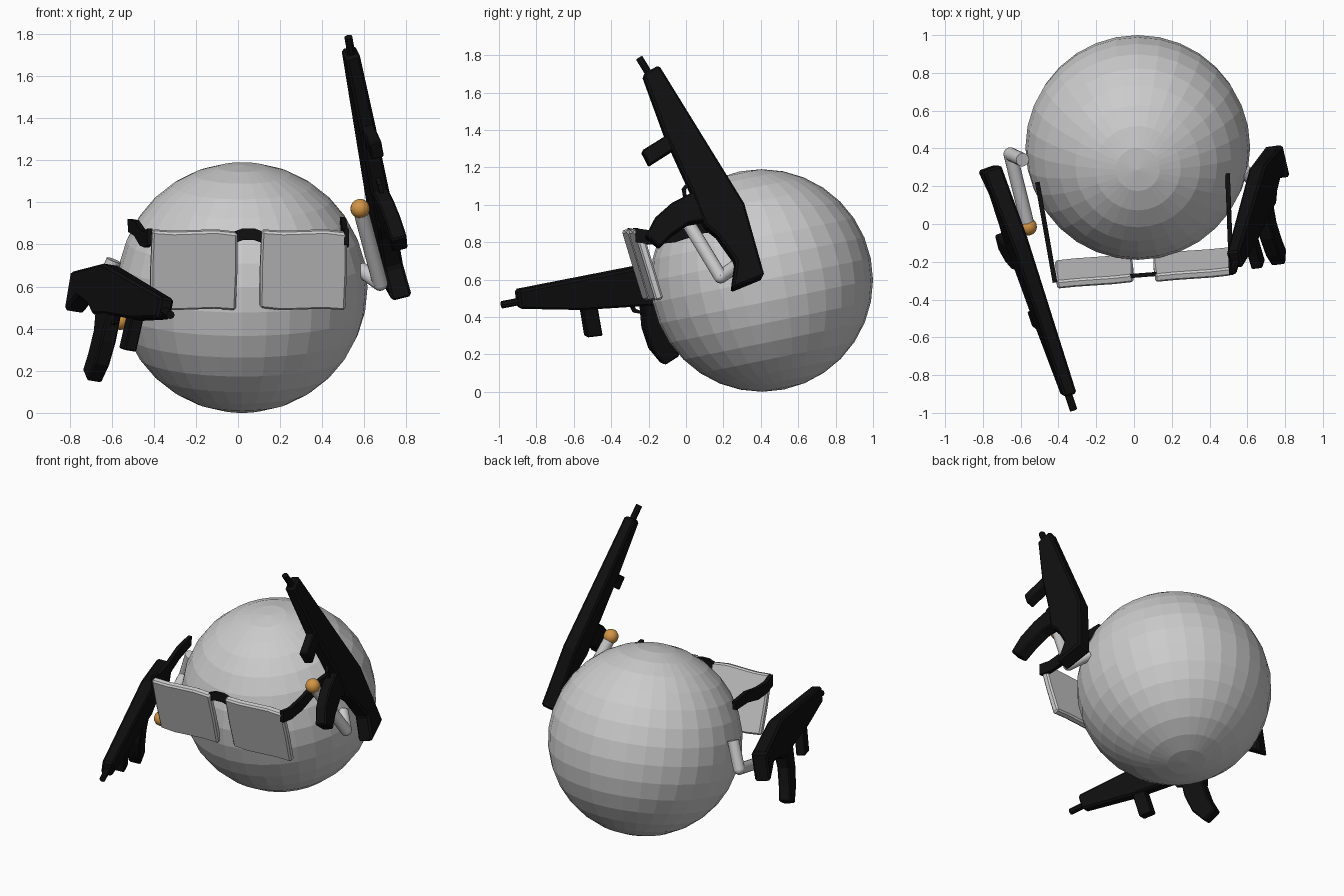
import bpy, bmesh, math
from mathutils import Vector, Matrix

if "Cube" in bpy.data.objects:
    bpy.data.objects.remove(bpy.data.objects["Cube"])


def material(name, rgb):
    m = bpy.data.materials.new(name)
    m.diffuse_color = (*rgb, 1)
    m.use_nodes = True
    m.node_tree.nodes["Principled BSDF"].inputs["Base Color"].default_value = m.diffuse_color
    return m


GREY = material("light grey", (0.6, 0.6, 0.6))
BLACK = material("black", (0.005, 0.005, 0.005))
ORANGE = material("orange", (0.65, 0.3, 0.06))


def finish(bm, name, mat, matrix=None, bevel=0.0, smooth=False):
    bmesh.ops.recalc_face_normals(bm, faces=bm.faces)
    me = bpy.data.meshes.new(name)
    bm.to_mesh(me)
    bm.free()
    me.materials.append(mat)
    ob = bpy.data.objects.new(name, me)
    bpy.context.collection.objects.link(ob)
    if matrix:
        ob.matrix_world = matrix
    if bevel:
        b = ob.modifiers.new("bevel", 'BEVEL')
        b.width, b.segments = bevel, 1
    if smooth:
        bpy.context.view_layer.objects.active = ob
        ob.select_set(True)
        bpy.ops.object.shade_smooth_by_angle(angle=math.radians(40))
        ob.select_set(False)
    return ob


def sphere(name, mat, centre, r, seg, rings, tilt=0, smooth=False):
    bm = bmesh.new()
    bmesh.ops.create_uvsphere(bm, u_segments=seg, v_segments=rings, radius=r)
    m = Matrix.Translation(centre) @ Matrix.Rotation(tilt, 4, 'X')
    return finish(bm, name, mat, m, smooth=smooth)


def rod(name, mat, a, b, r, sides=16):
    a, b = Vector(a), Vector(b)
    bm = bmesh.new()
    bmesh.ops.create_cone(bm, cap_ends=True, segments=sides, radius1=r, radius2=r,
                          depth=(b - a).length)
    m = Matrix.Translation((a + b) / 2) @ (b - a).to_track_quat('Z', 'Y').to_matrix().to_4x4()
    return finish(bm, name, mat, m, smooth=True)


def prism(name, mat, pts, width, matrix, bevel=0.0):
    """Extrude a profile; width may be a function of the first coordinate."""
    w = width if callable(width) else (lambda u: width)
    bm = bmesh.new()
    a = [bm.verts.new((u, v, -w(u) / 2)) for u, v in pts]
    b = [bm.verts.new((u, v, w(u) / 2)) for u, v in pts]
    bm.faces.new(a)
    bm.faces.new(b[::-1])
    n = len(pts)
    for i in range(n):
        j = (i + 1) % n
        bm.faces.new((a[i], b[i], b[j], a[j]))
    return finish(bm, name, mat, matrix, bevel)


# round body, pole leaning forward
sphere("body", GREY, (0.02, 0.405, 0.595), 0.595, 32, 16, math.radians(11.5))


# rifles: local x runs back from the muzzle, local y runs down
def rifle(side, muzzle, forward, down):
    back = -Vector(forward).normalized()
    down = Vector(down)
    down = (down - back * down.dot(back)).normalized()
    across = back.cross(down)
    m = Matrix((back, down, across)).transposed().to_4x4()
    m.translation = muzzle
    body = [(.09, -.066), (.97, -.068), (1.366, .045), (1.343, .235), (1.22, .137),
            (1.05, .15), (.97, .18), (.775, .145), (.44, .105), (.09, .035)]
    prism(side + "_rifle_body", BLACK, body, lambda u: .068 + .024 * u, m, .012)
    prism(side + "_rifle_foregrip", BLACK,
          [(.44, .08), (.525, .08), (.535, .264), (.448, .258)], .06, m, .006)
    prism(side + "_rifle_magazine", BLACK,
          [(.78, .12), (.95, .15), (.915, .25), (.925, .36), (.95, .45), (.86, .485),
           (.80, .39), (.775, .27)], .075, m, .008)
    prism(side + "_rifle_trigger", BLACK,
          [(.71, .12), (.73, .12), (.745, .16), (.775, .175), (.77, .19), (.73, .175)],
          .02, m)
    rod(side + "_rifle_muzzle", BLACK, m @ Vector((0, 0, 0)), m @ Vector((.14, 0, 0)), .02, 8)


rifle("right", (.524, -.25, 1.785), (-.15, -.515, .844), (.233, -.848, -.476))
rifle("left", (-.32, -.985, .465), (.308, -.934, -.178), (-.203, .119, -.973))

# arms with hands
for side, shoulder, elbow, hand in (
        ("right", (.585, .28, .68), (.675, .185, .615), (.58, -.03, .97)),
        ("left", (-.59, .34, .725), (-.655, .37, .56), (-.56, -.015, .44))):
    rod(side + "_upper_arm", GREY, shoulder, elbow, .036)
    rod(side + "_forearm", GREY, elbow, hand, .036)
    sphere(side + "_elbow", GREY, elbow, .036, 16, 8, smooth=True)
    sphere(side + "_hand", ORANGE, hand, .046, 20, 12, smooth=True)

# sunglass lenses: slightly barrel-shaped plates, leaning forward at the top
yaw = Matrix.Rotation(math.radians(4.5), 4, 'Z')
lens = [(-.203, -.185), (-.1, -.197), (.1, -.19), (.203, -.197),
        (.207, 0), (.203, .185), (.1, .197), (-.1, .19), (-.203, .197), (-.207, 0)]
for name, c in (("left_lens", (-.21, -.25, .68)), ("right_lens", (.31, -.215, .68))):
    # profile plane stands upright, top tipped towards the front
    m = Matrix.Translation(c) @ yaw @ Matrix.Rotation(math.radians(90 + 17), 4, 'X')
    prism(name, GREY, lens, .045, m, .01)

# curved bridge between the lenses
prism("bridge", BLACK,
      [(-.07, -.035), (-.03, -.02), (.03, -.02), (.07, -.035),
       (.07, .02), (.03, .035), (-.03, .035), (-.07, .02)], .022,
      Matrix.Translation((.05, -.27, .84)) @ yaw @ Matrix.Rotation(math.radians(90), 4, 'X'))

# temple bars running back along the body
for name, a, b in (("left_temple", (-.42, -.30, .83), (-.51, .21, .83)),
                   ("right_temple", (.515, -.26, .83), (.495, .27, .84))):
    a, b = Vector(a), Vector(b)
    d = (b - a).normalized()
    up = Vector((0, 0, 1))
    up = (up - d * up.dot(d)).normalized()
    m = Matrix((d, up, d.cross(up))).transposed().to_4x4()
    m.translation = a
    prism(name, BLACK,
          [(-.01, -.03), (.08, -.045), (.2, -.035), (.35, .01), (.52, .03), (.53, .09),
           (.36, .085), (.2, .045), (.08, .03), (-.01, .045)], .025, m)
